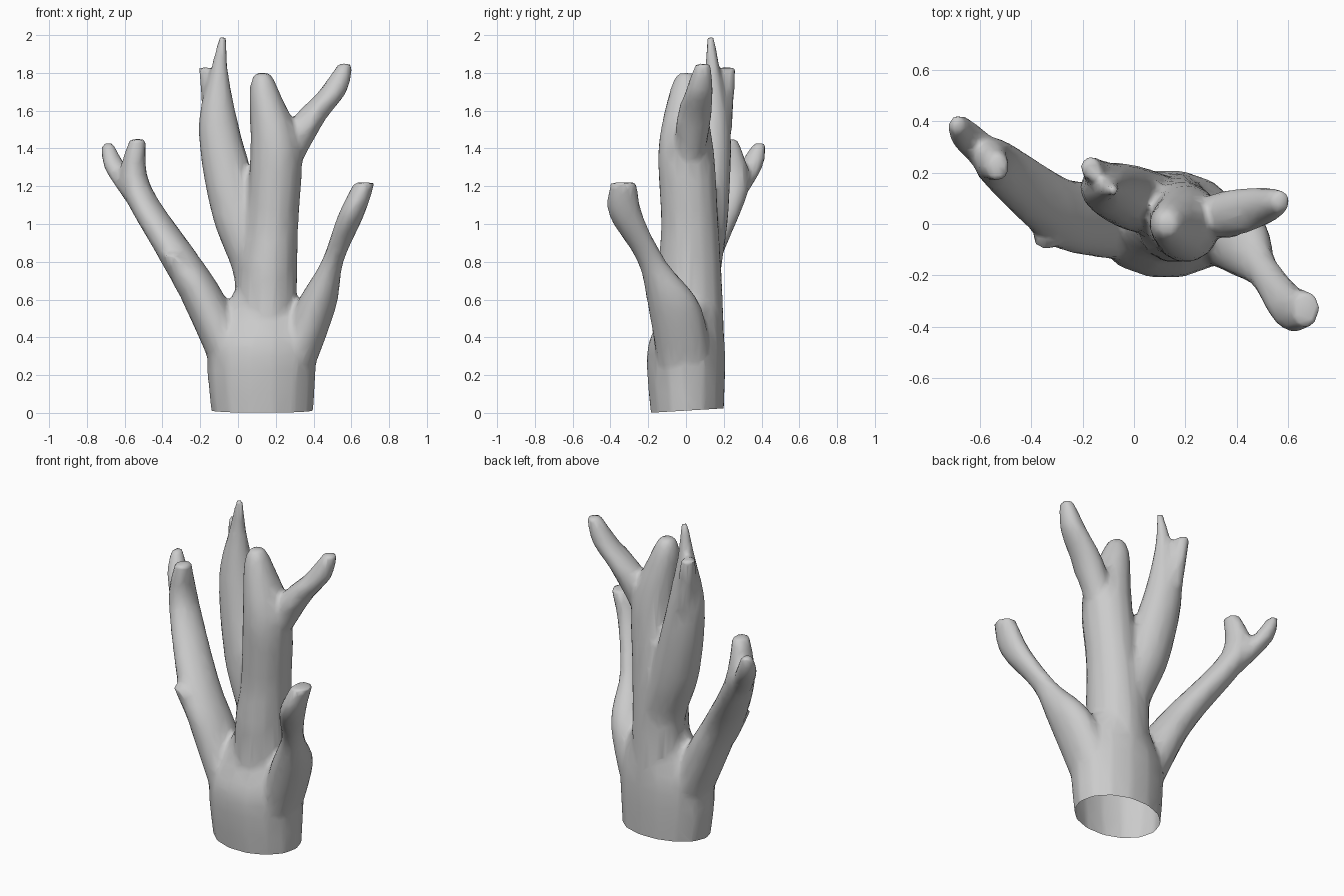
import bpy, bmesh, math
from mathutils import Vector

default_cube = bpy.data.objects.get("Cube")
if default_cube:
    bpy.data.objects.remove(default_cube)

SIDES = 14
STEPS = 5


def spline(points):
    """Smooth path through the points, carrying the radius along with the position."""
    points = [Vector(point) for point in points]
    padded = [points[0]] + points + [points[-1]]
    path = []
    for before, start, end, after in zip(padded, padded[1:], padded[2:], padded[3:]):
        leave = (end - before) / 2
        arrive = (after - start) / 2
        for step in range(STEPS):
            t = step / STEPS
            ease = t * t * (3 - 2 * t)
            path.append(start.lerp(end, ease)
                        + leave * t * (1 - t) ** 2
                        - arrive * t * t * (1 - t))
    return path + [points[-1]]


def limb(bm, depth, *points):
    """Closed tube of level ellipses; depth is the y radius relative to the x radius."""
    rings = []
    for x, y, z, radius in spline(points):
        ring = []
        for side in range(SIDES):
            angle = math.tau * side / SIDES
            across = radius * math.cos(angle)
            along = radius * depth * math.sin(angle)
            ring.append(bm.verts.new((x + across, y + along, z)))
        rings.append(ring)
    for lower, upper in zip(rings, rings[1:]):
        for side in range(SIDES):
            following = (side + 1) % SIDES
            bm.faces.new((lower[side], lower[following], upper[following], upper[side]))
    bm.faces.new(reversed(rings[0]))
    bm.faces.new(rings[-1])


def build_limbs(bm):
    # Stump
    limb(bm, .73, (.13, .01, -.1, .26), (.125, 0, .3, .29),
         (.14, .02, .5, .23), (.14, .03, .65, .16))

    # Main stem
    limb(bm, 1.1, (.15, .03, .4, .16), (.16, .02, .75, .155), (.18, .02, 1, .14),
         (.2, 0, 1.4, .135), (.14, 0, 1.7, .08), (.13, 0, 1.8, .04))

    # Fork of the main stem, with a small knot
    limb(bm, 1, (.2, 0, 1.2, .07), (.36, .04, 1.53, .09),
         (.5, .07, 1.7, .075), (.57, .09, 1.85, .04))
    limb(bm, 1, (.36, 0, 1.5, .06), (.45, 0, 1.66, .03))

    # Rear stem, with a lower second tip
    limb(bm, .9, (.12, .06, .5, .12), (.1, .07, .75, .13), (0, .1, 1.05, .14),
         (-.1, .14, 1.5, .11), (-.1, .14, 1.8, .05), (-.08, .13, 2, .02))
    limb(bm, 1.1, (-.12, .18, 1.5, .06), (-.17, .22, 1.83, .04))

    # Web joining the two stems at the back
    limb(bm, .8, (.12, .08, .4, .14), (.07, .1, 1.2, .08))

    # Left arm, with a forked end and a broken stub
    limb(bm, 1.2, (0, 0, .2, .12), (-.18, .02, .6, .12),
         (-.31, .06, .82, .11), (-.54, .24, 1.2, .08), (-.53, .22, 1.45, .045))
    limb(bm, 1.1, (-.52, .22, 1.1, .06), (-.65, .34, 1.3, .06), (-.69, .39, 1.43, .03))
    limb(bm, 1, (-.25, 0, .65, .08), (-.35, -.05, .84, .05))

    # Right arm, with a blunt end
    limb(bm, 1.3, (.28, 0, .2, .11), (.41, -.06, .56, .11),
         (.5, -.18, .8, .06), (.6, -.32, 1.05, .07), (.67, -.33, 1.22, .055))


bm = bmesh.new()
build_limbs(bm)
mesh = bpy.data.meshes.new("limbs")
bm.to_mesh(mesh)
bm.free()
trunk = bpy.data.objects.new("branching_trunk", mesh)
bpy.context.collection.objects.link(trunk)

# Fuse the limbs into one skin, soften the joints and thin out the faces
fuse = trunk.modifiers.new("fuse", 'REMESH')
fuse.mode = 'VOXEL'
fuse.voxel_size = .016
soften = trunk.modifiers.new("soften", 'SMOOTH')
soften.iterations = 8
thin = trunk.modifiers.new("thin", 'DECIMATE')
thin.ratio = .1
bpy.context.view_layer.update()
graph = bpy.context.evaluated_depsgraph_get()
skin = bpy.data.meshes.new_from_object(trunk.evaluated_get(graph))
trunk.modifiers.clear()
trunk.data = skin

# Open, slightly slanted foot
bm = bmesh.new()
bm.from_mesh(skin)
everything = bm.verts[:] + bm.edges[:] + bm.faces[:]
bmesh.ops.bisect_plane(bm, geom=everything, plane_co=(0, -.2, 0),
                       plane_no=(0, -.06, 1), clear_inner=True)
bm.to_mesh(skin)
bm.free()

# Plain grey finish
grey = bpy.data.materials.new("stone_grey")
grey.use_nodes = True
grey.diffuse_color = (.6, .6, .6, 1)
shader = grey.node_tree.nodes["Principled BSDF"]
shader.inputs["Base Color"].default_value = grey.diffuse_color
skin.materials.clear()
skin.materials.append(grey)

bpy.ops.object.select_all(action='DESELECT')
trunk.select_set(True)
bpy.context.view_layer.objects.active = trunk
bpy.ops.object.shade_smooth_by_angle(angle=math.radians(60))
